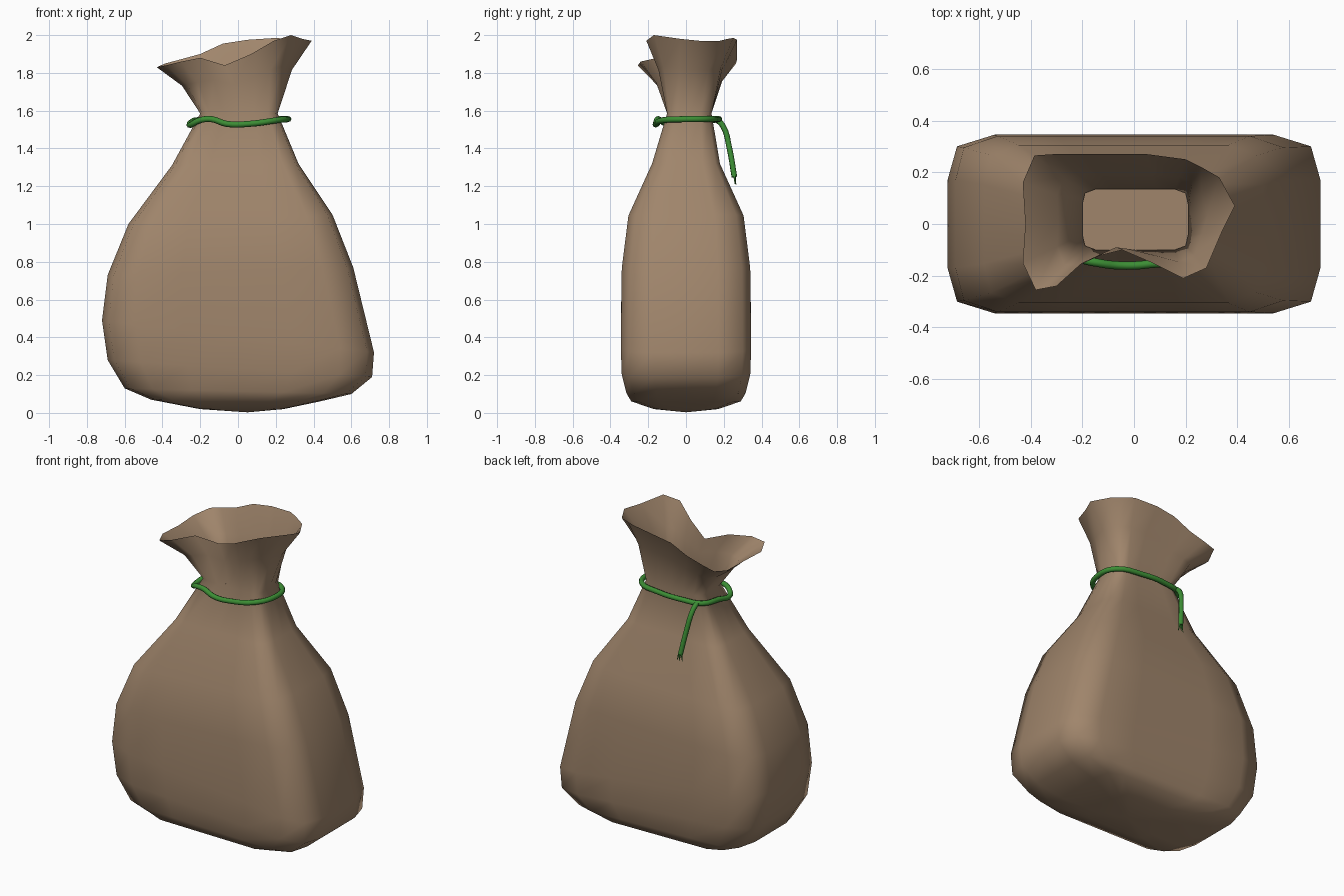
import bpy, bmesh, math
from mathutils import Vector

if "Cube" in bpy.data.objects:
    bpy.data.objects.remove(bpy.data.objects["Cube"])


def material(name, rgb):
    m = bpy.data.materials.new(name)
    m.diffuse_color = (*rgb, 1)
    m.use_nodes = True
    m.node_tree.nodes["Principled BSDF"].inputs["Base Color"].default_value = m.diffuse_color
    return m


cloth = material("brown cloth", (0.35, 0.235, 0.148))
green = material("green rope", (0.045, 0.27, 0.035))


def finish(bm, name, mat):
    bmesh.ops.recalc_face_normals(bm, faces=bm.faces[:])
    me = bpy.data.meshes.new(name)
    for f in bm.faces:
        f.smooth = True
    bm.to_mesh(me)
    bm.free()
    ob = bpy.data.objects.new(name, me)
    me.materials.append(mat)
    bpy.context.collection.objects.link(ob)
    return ob


# Rounded-rectangle cross-section, counter-clockwise from +x
quarter = [(1, 0), (1, .5), (.95, .87), (.75, 1), (.4, 1)]
half = quarter + [(0, 1)] + [(-u, v) for u, v in reversed(quarter[1:])]
section = half + [(-u, -v) for u, v in half]
N = len(section)

# Sack rings: left x, left z, right x, right z, front y, back y
rings = [(-.20, .02, .24, .02, -.17, .17),
         (-.46, .07, .43, .06, -.29, .29),
         (-.60, .13, .60, .10, -.315, .315),
         (-.69, .28, .71, .19, -.34, .34),
         (-.72, .49, .72, .32, -.345, .345),
         (-.69, .73, .61, .77, -.34, .34),
         (-.58, 1.0, .50, 1.05, -.305, .305),
         (-.35, 1.31, .32, 1.32, -.18, .18),
         (-.20, 1.585, .21, 1.585, -.10, .135)]

# Crumpled open rim, same order as the section
rim = [(.39, .07, 1.97), (.33, .18, 1.97), (.26, .22, 1.98), (.2, .25, 1.985), (.05, .27, 1.975),
       (-.08, .27, 1.955), (-.2, .27, 1.90), (-.31, .27, 1.87), (-.385, .265, 1.85), (-.43, .16, 1.83),
       (-.42, 0, 1.83), (-.43, -.15, 1.83), (-.38, -.255, 1.84), (-.3, -.24, 1.86), (-.2, -.15, 1.88),
       (-.07, -.09, 1.84), (.07, -.15, 1.90), (.19, -.21, 1.97), (.28, -.17, 2.0), (.34, -.03, 1.98)]


def ring_points(xl, zl, xr, zr, yf, yb):
    pts = []
    for u, v in section:
        t = (u + 1) / 2
        pts.append(Vector((xl + (xr - xl) * t, (yf + yb) / 2 + v * (yb - yf) / 2, zl + (zr - zl) * t)))
    return pts


layers = [ring_points(*r) for r in rings]
neck = layers[-1]
edge = [Vector(p) for p in rim]
# Flare curves outward between neck and rim
layers.append([Vector((*a.lerp(b, .42).xy, a.z + (b.z - a.z) * .6)) for a, b in zip(neck, edge)])
layers.append(edge)

bm = bmesh.new()
vs = [[bm.verts.new(p) for p in l] for l in layers]
for a, b in zip(vs, vs[1:]):
    for i in range(N):
        j = (i + 1) % N
        bm.faces.new((a[i], a[j], b[j], b[i]))
pole = bm.verts.new((.05, 0, .003))
for i in range(N):
    bm.faces.new((pole, vs[0][(i + 1) % N], vs[0][i]))
finish(bm, "sack", cloth)

# Gathered cloth closing the throat inside the neck
bm = bmesh.new()
bm.faces.new([bm.verts.new((p.x, p.y, 1.6)) for p in neck])
floor = finish(bm, "throat", cloth)


def rope(name, pts, cyclic, radius, tip=1.0):
    cu = bpy.data.curves.new(name, 'CURVE')
    cu.dimensions = '3D'
    cu.bevel_depth = radius
    cu.bevel_resolution = 2
    cu.resolution_u = 4
    cu.use_fill_caps = True
    sp = cu.splines.new('BEZIER')
    sp.bezier_points.add(len(pts) - 1)
    for bp, p in zip(sp.bezier_points, pts):
        bp.co = p
        bp.handle_left_type = bp.handle_right_type = 'AUTO'
    sp.bezier_points[-1].radius = tip
    sp.use_cyclic_u = cyclic
    cu.materials.append(green)
    ob = bpy.data.objects.new(name, cu)
    bpy.context.collection.objects.link(ob)


# Rope round the neck
rope("neck_rope", [(.265, 0, 1.555), (.235, .115, 1.555), (.08, .165, 1.555), (-.1, .17, 1.555),
                   (-.21, .14, 1.55), (-.245, .02, 1.54), (-.25, -.09, 1.525), (-.2, -.135, 1.55),
                   (-.14, -.15, 1.555), (-.06, -.16, 1.53), (.06, -.155, 1.53), (.21, -.12, 1.55)],
     True, .016)

# Hanging tail with a frayed end
rope("rope_tail", [(-.19, .16, 1.555), (-.185, .195, 1.52), (-.165, .23, 1.40), (-.14, .256, 1.25)],
     False, .015)
for k, dx in enumerate((-.018, 0, .018)):
    rope("rope_strand_%d" % k, [(-.14 + dx * .4, .256, 1.26), (-.137 + dx, .265 - abs(dx) * .3, 1.21)],
         False, .007, .2)
